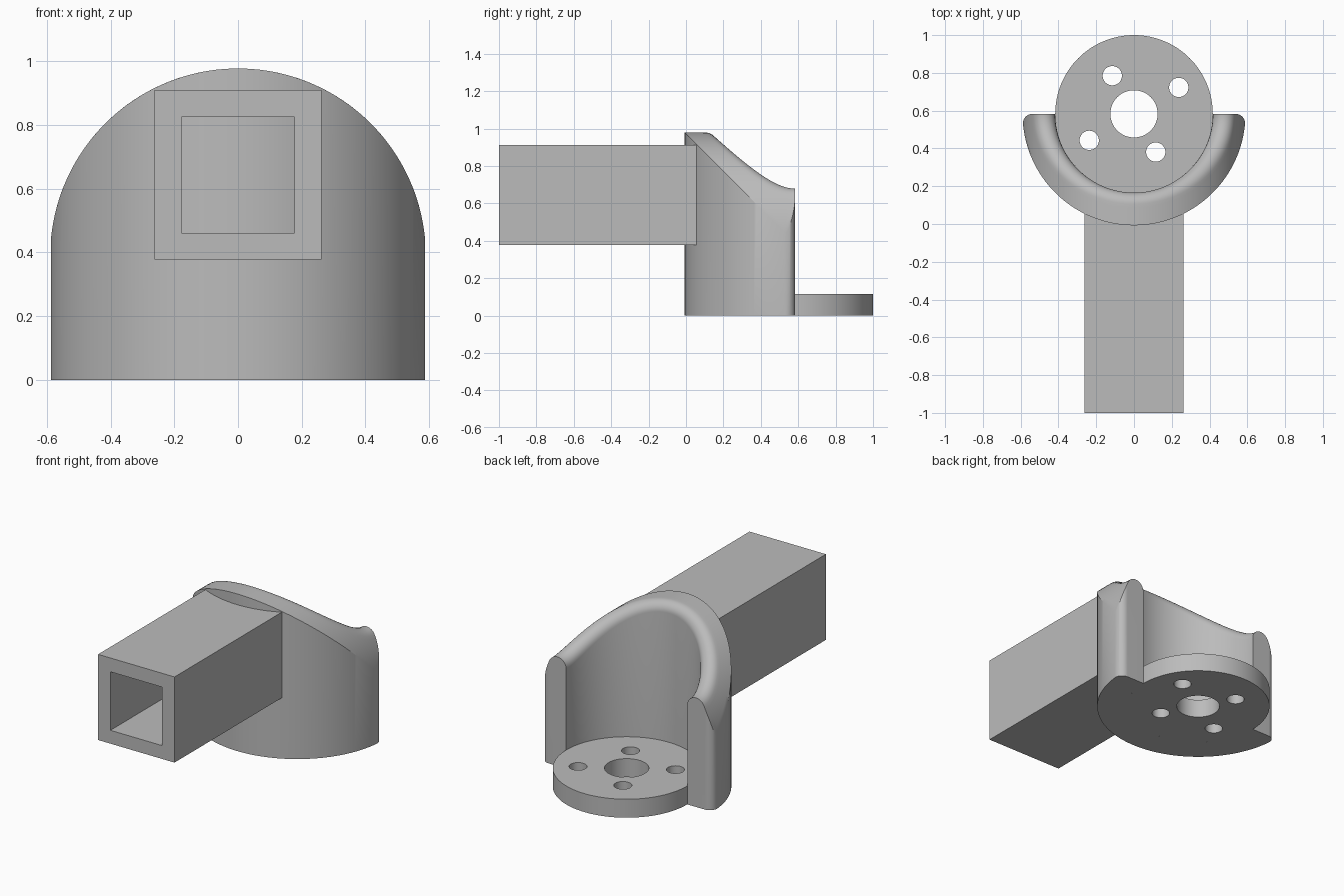
import bpy, bmesh
from math import cos, sin, pi, sqrt, hypot, atan2
from mathutils import Vector

if "Cube" in bpy.data.objects:
    bpy.data.objects.remove(bpy.data.objects["Cube"], do_unlink=True)

grey = bpy.data.materials.new("plain grey")
grey.use_nodes = True
GREY = (0.5, 0.5, 0.5, 1)
grey.diffuse_color = GREY
grey.node_tree.nodes["Principled BSDF"].inputs["Base Color"].default_value = GREY

CY = 0.583       # y of the collar and disc axis
R_OUT = 0.59     # outer collar radius, also the radius of the arched top
R_IN = 0.417     # collar bore and disc radius
Z_ARCH = 0.388   # height of the arch axis
RIM = 0.06       # rounding of the inner rim
EDGE = 0.05      # rounding of the upright outer edges


def finish(obj):
    obj.data.materials.clear()
    obj.data.materials.append(grey)
    bpy.ops.object.select_all(action='DESELECT')
    obj.select_set(True)
    bpy.context.view_layer.objects.active = obj
    bpy.ops.object.shade_smooth_by_angle(angle=pi / 6)


def cylinder(name, x, y, radius, z0, z1, sides=64):
    bpy.ops.mesh.primitive_cylinder_add(vertices=sides, radius=radius, depth=z1 - z0,
                                        location=(x, y, (z0 + z1) / 2))
    bpy.context.object.name = name
    return bpy.context.object


def box(name, lo, hi):
    lo, hi = Vector(lo), Vector(hi)
    bpy.ops.mesh.primitive_cube_add(size=1, location=(lo + hi) / 2)
    obj = bpy.context.object
    obj.name = name
    obj.scale = hi - lo
    bpy.ops.object.transform_apply(location=False, rotation=False, scale=True)
    return obj


def cut(obj, cutter):
    mod = obj.modifiers.new("cut", 'BOOLEAN')
    mod.operation = 'DIFFERENCE'
    mod.solver = 'EXACT'
    mod.object = cutter
    bpy.context.view_layer.objects.active = obj
    bpy.ops.object.modifier_apply(modifier=mod.name)
    bpy.data.objects.remove(cutter, do_unlink=True)


def outer_radius(a):
    """Outer radius along a ray, with the upright edges rounded."""
    a = min(a, pi - a)
    cx = sqrt((R_OUT - EDGE) ** 2 - EDGE ** 2)
    if a >= atan2(EDGE, cx):
        return R_OUT
    along = cx * cos(a) + EDGE * sin(a)
    return along + sqrt(max(0, along ** 2 - cx ** 2))


def section(a):
    """Closed section of the collar wall at angle a."""
    ray = Vector((cos(a), -sin(a), 0))
    axis = Vector((0, CY, 0))
    core = R_OUT - RIM
    # Rim rounding: arc between the bore wall and the arched top
    c = axis + ray * (R_IN + RIM)
    rise = sqrt(core ** 2 - c.x ** 2)
    c.z = Z_ARCH + rise
    start, end = -ray, Vector((c.x, 0, rise)) / core
    pts = [axis + ray * R_IN]
    pts += [c + RIM * start.slerp(end, i / 10) for i in range(11)]
    # Arched top out to the outer wall
    inner, outer = pts[-1].copy(), axis + ray * outer_radius(a)
    for i in range(1, 7):
        p = inner.lerp(outer, i / 6)
        p.z = Z_ARCH + sqrt(max(0, R_OUT ** 2 - p.x ** 2))
        pts.append(p)
    pts.append(outer)
    return pts


# Half-round collar with arched top
bm = bmesh.new()
STEPS = 128
rings = [[bm.verts.new(p) for p in section(pi / 2 * (1 - cos(pi * i / STEPS)))]
         for i in range(STEPS + 1)]
for r0, r1 in zip(rings, rings[1:]):
    for k in range(len(r0)):
        j = (k + 1) % len(r0)
        bm.faces.new((r0[k], r0[j], r1[j], r1[k]))
bm.faces.new(rings[0])
bm.faces.new(rings[-1])
bmesh.ops.recalc_face_normals(bm, faces=bm.faces)
mesh = bpy.data.meshes.new("collar")
bm.to_mesh(mesh)
bm.free()
collar = bpy.data.objects.new("collar", mesh)
bpy.context.collection.objects.link(collar)
finish(collar)

# Mounting disc with a centre hole and four screw holes
disc = cylinder("mounting_disc", 0, CY, R_IN, 0, 0.115, 128)
cut(disc, cylinder("centre_cutter", 0, CY, 0.125, -0.1, 0.3))
for x, y in ((-0.115, 0.202), (0.237, 0.14)):
    for s in (1, -1):
        cut(disc, cylinder("screw_cutter", s * x, CY + s * y, 0.051, -0.1, 0.3, 40))
finish(disc)

# Square tube, open at the front
tube = box("square_tube", (-0.263, -1, 0.378), (0.263, 0.06, 0.911))
cut(tube, box("tube_cutter", (-0.178, -1.2, 0.461), (0.178, 0.2, 0.825)))
finish(tube)
